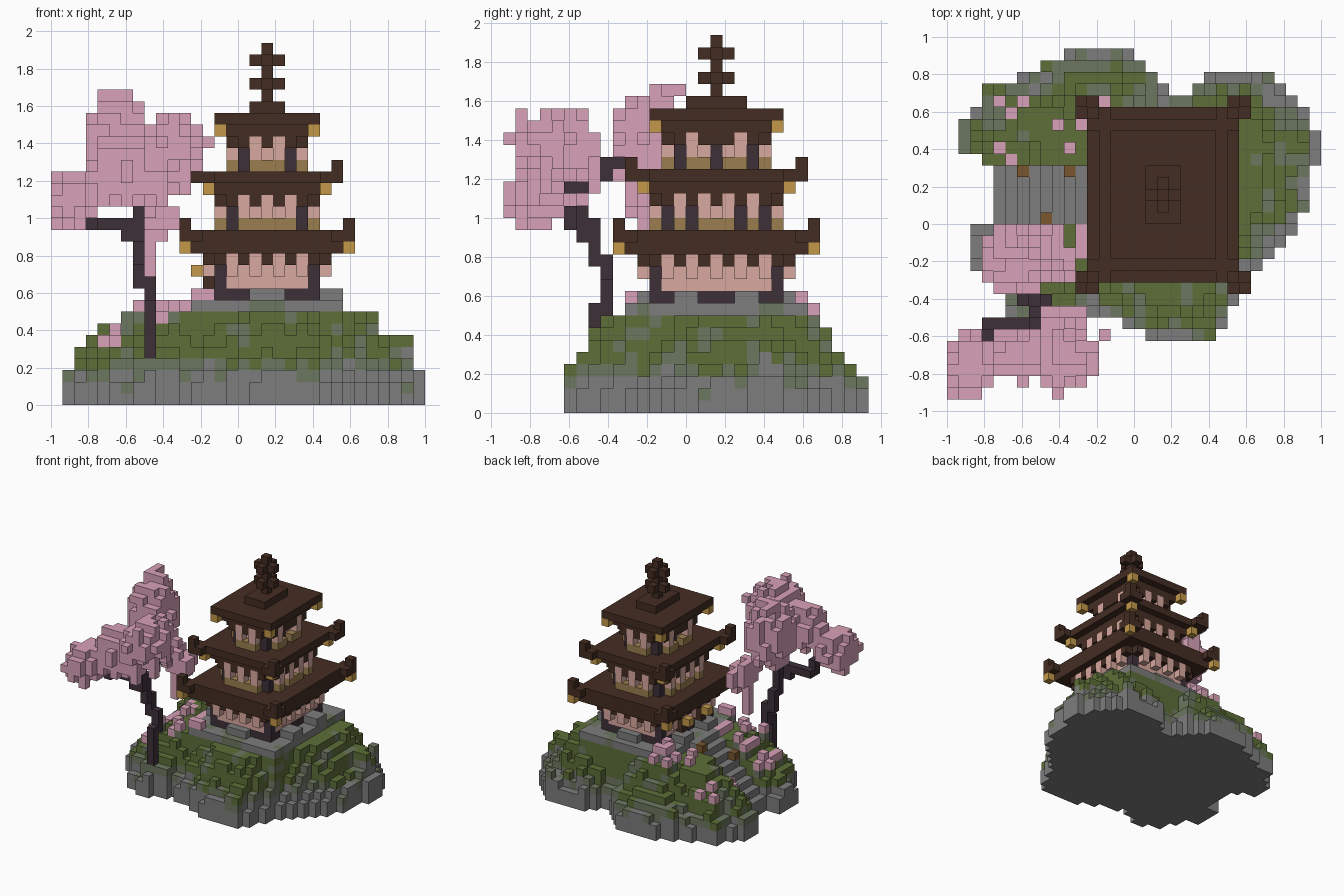
import bpy, bmesh, random
from mathutils import Vector, noise

random.seed(4)
U = 0.0625            # edge of one block
CX, CY = 2, 2         # block column at the pagoda axis

if "Cube" in bpy.data.objects:
    bpy.data.objects.remove(bpy.data.objects["Cube"])

COLOURS = {
    "stone": "7D7D7D", "mossy stone": "6C7760", "moss": "5D6E38",
    "roof wood": "442D23", "dark wood": "3E3039", "gold": "C3984A",
    "rail tan": "9B7F4F", "plaster": "D9A9A0", "blossom": "D8A2B8",
    "post brown": "78562F",
}


def linear(h):
    c = int(h, 16) / 255
    return c / 12.92 if c < 0.04 else ((c + 0.055) / 1.055) ** 2.4


def make_material(name, code):
    m = bpy.data.materials.new(name)
    m.use_nodes = True
    rgba = (*[linear(code[i:i + 2]) for i in (0, 2, 4)], 1)
    m.diffuse_color = rgba
    bsdf = m.node_tree.nodes["Principled BSDF"]
    bsdf.inputs["Base Color"].default_value = rgba
    bsdf.inputs["Roughness"].default_value = 0.9
    return m


MATS = {n: make_material(n, c) for n, c in COLOURS.items()}
cells = {}            # block position -> (part, colour)


def put(part, colour, x, y, z):
    cells[(x, y, z)] = (part, colour)


def fill(part, colour, xs, ys, zs):
    for x in range(xs[0], xs[1] + 1):
        for y in range(ys[0], ys[1] + 1):
            for z in range(zs[0], zs[1] + 1):
                put(part, colour, x, y, z)


def slab(part, colour, hx, hy, z, top=None):
    fill(part, colour, (CX - hx, CX + hx), (CY - hy, CY + hy), (z, top or z))


# ---- rocky hill: height grows with the distance from its outline
OUTLINE = [Vector(p) * 16 for p in (
    (-.25, .94), (0, .94), (.12, .81), (.2, .69), (.26, .69), (.44, .81),
    (.75, .81), (.81, .69), (.94, .56), (1, .5), (1, .36), (.94, .3),
    (.92, .06), (.75, -.2), (.6, -.28), (.5, -.5), (.44, -.62), (.12, -.62),
    (-.1, -.52), (-.27, -.46), (-.5, -.58), (-.7, -.44), (-.76, -.25),
    (-.88, -.25), (-.88, -.06), (-.75, .06), (-.75, .3), (-.94, .42),
    (-.94, .56), (-.81, .62), (-.81, .75), (-.5, .81), (-.48, .88))]


def edge_distance(p):
    """Distance to the outline, negative outside."""
    inside, best = False, 99
    for a, b in zip(OUTLINE, OUTLINE[1:] + OUTLINE[:1]):
        if (a.y > p.y) != (b.y > p.y):
            if p.x < a.x + (p.y - a.y) * (b.x - a.x) / (b.y - a.y):
                inside = not inside
        t = max(0, min(1, (p - a).dot(b - a) / (b - a).length_squared))
        best = min(best, (p - a - (b - a) * t).length)
    return best if inside else -best


def hill_colour(x, y, z, top):
    n = noise.noise(Vector((x, y, z)) * 0.37)
    level = z + 2 * n + (0.6 if top else 0)
    if level < 2.6:
        return "stone"
    if level < 3.4:
        return "mossy stone"
    if z >= 8:
        return "stone" if n < 0.2 else "mossy stone"
    return "mossy stone" if noise.noise(Vector((y, z, x)) * 0.45) > 0.27 else "moss"


tops = {}
for x in range(-16, 16):
    for y in range(-15, 15):
        d = edge_distance(Vector((x + 0.5, y + 0.5)))
        if d < 0:
            continue
        rough = noise.noise(Vector((x * 0.31, y * 0.31, 7.3))) * 2.2
        slope = 1.9 if y < -4 and x > -7 else 1.5 if y > 6 or x > 0 else 1.25
        h = max(2, min(8, int(2.8 + d * slope + rough + random.uniform(-.6, .6))))
        if abs(x - CX) <= 6 and abs(y - CY) <= 7:
            h = 9
        tops[x, y] = h
        for z in range(h):
            put("hill", hill_colour(x, y, z, z == h - 1), x, y, z)

# ---- stone steps up the right flank
for x in range(-12, -4):
    for y in range(0, 5):
        h = min(9, x + 14)
        tops[x, y] = h
        for z in range(10):
            cells.pop((x, y, z), None)
        fill("stone_steps", "stone", (x, x), (y, y), (0, h - 1))
for x, y in ((-10, 4), (-6, 4), (-8, 0)):
    put("path_posts", "post brown", x, y, tops[x, y])

# ---- fallen petals on the ground
for (x, y), h in tops.items():
    lush = 0.5 if y < 0 else 0.14
    if -12 <= x < -2 and y > -6 and not (0 <= y < 5) and h > 4 and random.random() < lush:
        put("fallen_petals", "blossom", x, y, h)

# ---- foundation with footings and rocks around it
slab("foundation", "stone", 4, 5, 9)
for sx in (-1, 1):
    for sy in (-1, 1):
        for k in range(3):
            put("footings", "dark wood", CX + sx * (4 - k), CY + sy * 5, 9)
        for k in range(2):
            put("footings", "dark wood", CX + sx * 4, CY + sy * (5 - k), 9)
        for a in (5, 6):
            for b in (2, 3):
                put("foundation", "stone", CX + sx * a, CY + sy * b, 9)
    for k in (-1, 0, 1):
        put("footings", "dark wood", CX + sx * 4, CY + k, 9)
        put("foundation", "stone", CX + k, CY + sx * 6, 9)


# ---- one storey: core, projecting bays, posts and brackets
def storey(name, px, py, z0, z1, rail, posts_y):
    part = name + "_walls"
    for z in range(z0, z1 + 1):
        slab(part, "plaster", px, py, z)
        for s in (-1, 1):
            for half, along_x in ((px, True), (py, False)):
                out = (py if along_x else px) + 1
                for o in range(-half, half + 1):
                    post = abs(o) == half or (not along_x and abs(o) in posts_y)
                    bay = (half - o) % 2 == 1 and not post
                    if z == z1:
                        colour, depth = ("plaster" if bay else "roof wood"), out
                    elif post:
                        colour, depth = "dark wood", out - 1
                    elif z == z0 and rail:
                        colour, depth = "rail tan", out
                    elif z == z1 - 1 and bay:
                        colour, depth = "plaster", out
                    else:
                        continue
                    x, y = (o, s * depth) if along_x else (s * depth, o)
                    put(part, colour, CX + x, CY + y, z)


# ---- one roof: eave, slab, raised corner tips and hanging gold ornaments
def roof(name, hx, hy, z, eave, tips, gold):
    part = name + "_roof"
    slab(part, "roof wood", hx - eave, hy - eave, z - 1)
    slab(part, "roof wood", hx, hy, z)
    for s in (-1, 1):
        for t in (-1, 1):
            if tips:
                for a, b, c in ((1, 1, 0), (0, 1, 0), (1, 0, 0), (1, 1, 1)):
                    put(part, "roof wood", CX + s * (hx + a), CY + t * (hy + b), z + c)
            put(name + "_ornaments", "gold", CX + s * (hx + gold), CY + t * (hy + gold), z - 1)


storey("lower", 4, 5, 10, 12, False, ())
roof("lower", 6, 7, 14, 0, True, 1)
storey("middle", 3, 4, 15, 17, True, (2,))
roof("middle", 5, 6, 19, 1, True, 0)
storey("upper", 2, 3, 20, 22, True, (0,))
roof("upper", 4, 5, 24, 1, False, 0)

# ---- entrance sills and lanterns above the steps
for s in (-2, 2):
    put("entrance", "roof wood", CX - 5, CY + s, 10)
    put("entrance", "roof wood", CX - 5, CY + s, 11)
    put("entrance_lanterns", "gold", CX - 6, CY + s, 11)

# ---- spire
slab("spire", "roof wood", 1, 2, 25)
slab("spire", "roof wood", 0, 0, 26, 30)
for z in (27, 29):
    slab("spire", "roof wood", 1, 0, z)
    slab("spire", "roof wood", 0, 1, z)

# ---- blossom clouds: ragged ellipsoids with hanging strands
CLOUDS = (((-14.1, -12.2, 17.7), (2.2, 2.8, 2.5)), ((-9.5, -11.3, 20), (3.4, 2.2, 2.8)),
          ((-5.9, -10.8, 22.2), (2.7, 3.8, 2.8)), ((-10.3, -3.2, 22.2), (2.7, 3, 4.2)),
          ((-6.9, -2.5, 16), (1.6, 2.2, 1.7)))
for c, r in CLOUDS:
    for x in range(-16, -1):
        for y in range(-15, 1):
            low = None
            for z in range(13, 27):
                q = [(v + 0.5 - m) / n for v, m, n in zip((x, y, z), c, r)]
                if sum(v * v for v in q) < 1.03 + random.uniform(-.25, .25):
                    if (x, y, z) not in cells:
                        put("blossoms", "blossom", x, y, z)
                        low = z if low is None else low
            if low and random.random() < 0.1:
                for z in range(low - random.randint(1, 3), low):
                    if (x, y, z) not in cells:
                        put("blossoms", "blossom", x, y, z)
fill("blossoms", "blossom", (-8, -8), (-3, -3), (11, 15))
fill("blossoms", "blossom", (-12, -12), (-3, -1), (26, 26))
fill("blossoms", "blossom", (-3, -3), (-10, -10), (22, 22))

# ---- tree trunk and branches
for xs, ys, zs in (((-8, -8), (-8, -8), (4, 8)), ((-8, -8), (-7, -7), (8, 10)),
                   ((-9, -9), (-7, -7), (10, 12)), ((-9, -9), (-8, -8), (12, 15)),
                   ((-10, -9), (-9, -9), (14, 15)), ((-13, -11), (-9, -9), (15, 15)),
                   ((-13, -13), (-10, -10), (15, 16)), ((-9, -9), (-9, -9), (16, 18)),
                   ((-9, -9), (-8, -8), (18, 19)), ((-10, -10), (-7, -7), (19, 20)),
                   ((-10, -10), (-6, -5), (20, 20)), ((-8, -7), (-10, -9), (18, 18))):
    fill("tree_trunk", "dark wood", xs, ys, zs)
for z in range(4, 9):        # keep the trunk foot clear of the slope
    for y in range(-12, -8):
        cells.pop((-8, y, z), None)

# ---- turn the blocks of every part into a mesh of its outer faces
SIDES = []
for axis in range(3):
    for s in (0, 1):
        u, v = (axis + 1) % 3, (axis + 2) % 3
        quad = []
        for a, b in ((0, 0), (1, 0), (1, 1), (0, 1)):
            p = [0, 0, 0]
            p[axis], p[u], p[v] = s, a, b
            quad.append(tuple(p))
        step = [0, 0, 0]
        step[axis] = 2 * s - 1
        SIDES.append((step, quad if s else quad[::-1]))

for part in sorted({p for p, _ in cells.values()}):
    bm, verts, slots = bmesh.new(), {}, []
    for pos, (owner, colour) in cells.items():
        if owner != part:
            continue
        if colour not in slots:
            slots.append(colour)
        for step, quad in SIDES:
            if tuple(a + b for a, b in zip(pos, step)) in cells:
                continue
            ring = []
            for corner in quad:
                key = tuple(a + b for a, b in zip(pos, corner))
                if key not in verts:
                    verts[key] = bm.verts.new([k * U for k in key])
                ring.append(verts[key])
            bm.faces.new(ring).material_index = slots.index(colour)
    mesh = bpy.data.meshes.new(part)
    bm.to_mesh(mesh)
    bm.free()
    for s in slots:
        mesh.materials.append(MATS[s])
    bpy.context.collection.objects.link(bpy.data.objects.new(part, mesh))
